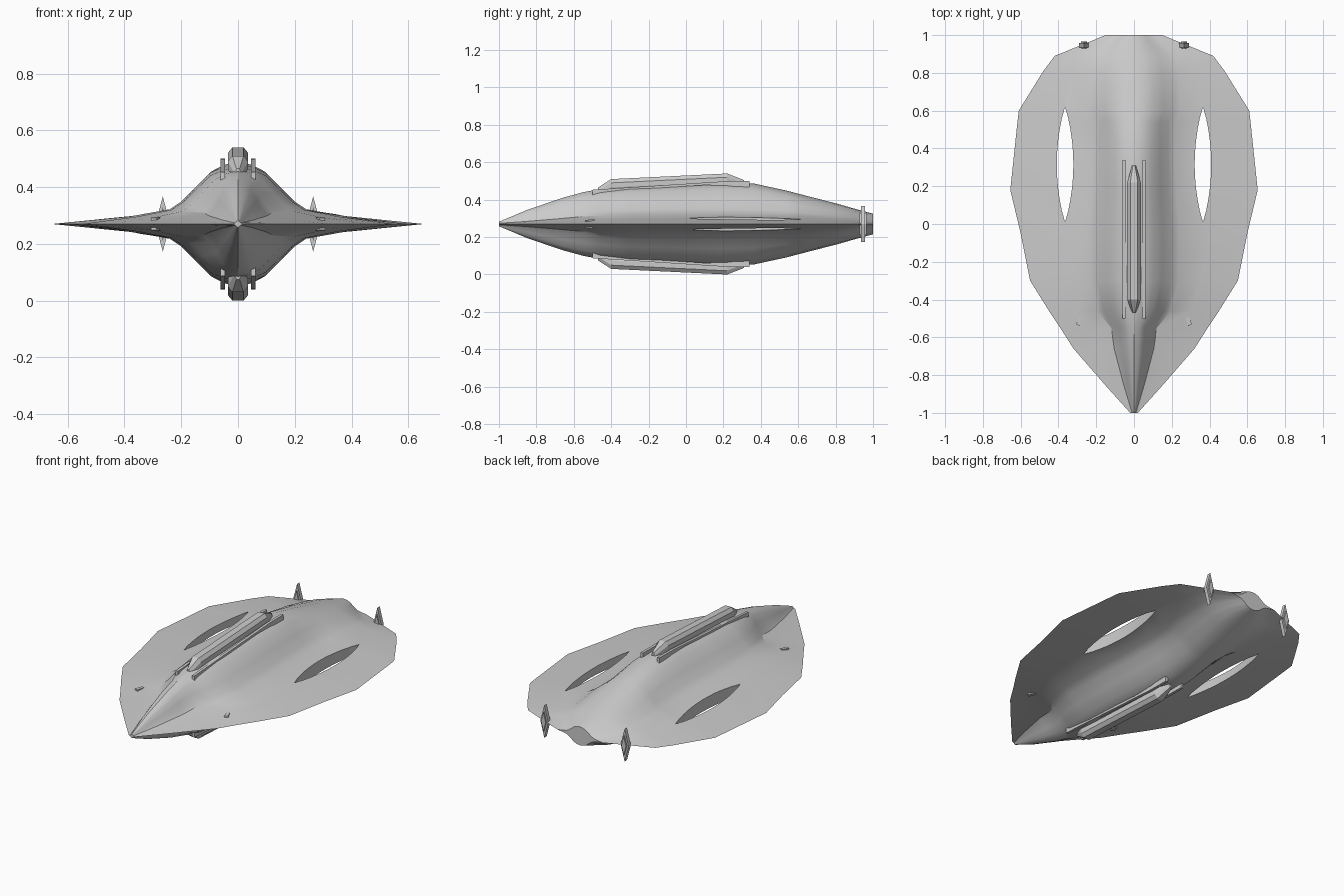
import bpy, bmesh, math

if "Cube" in bpy.data.objects:
    bpy.data.objects.remove(bpy.data.objects["Cube"])

MID = 0.27  # height of the symmetry plane


def make(name, verts, faces, mirror=(False, False), angle=None):
    me = bpy.data.meshes.new(name)
    me.from_pydata(verts, [], faces)
    bm = bmesh.new()
    bm.from_mesh(me)
    bmesh.ops.remove_doubles(bm, verts=bm.verts, dist=1e-5)
    bmesh.ops.recalc_face_normals(bm, faces=bm.faces)
    bm.to_mesh(me)
    bm.free()
    ob = bpy.data.objects.new(name, me)
    bpy.context.collection.objects.link(ob)
    ob.location.z = MID
    if any(mirror):
        m = ob.modifiers.new("mirror", "MIRROR")
        m.use_axis = (mirror[0], False, mirror[1])
        m.use_mirror_merge = False
    return ob


def loft(name, rings, **kw):
    n = len(rings[0])
    verts = [p for r in rings for p in r]
    faces = [(i * n + j, i * n + (j + 1) % n, (i + 1) * n + (j + 1) % n, (i + 1) * n + j)
             for i in range(len(rings) - 1) for j in range(n)]
    faces += [tuple(range(n)), tuple(range(len(verts) - n, len(verts)))]
    return make(name, verts, faces, **kw)


# Hull stations: y, half width, ridge height, crease x, crease height
stations = [
    (-1.00, .020, .012, .010, .004), (-.85, .155, .075, .055, .014),
    (-.66, .320, .140, .105, .030), (-.55, .390, .170, .120, .040),
    (-.46, .450, .187, .195, .045), (-.30, .550, .202, .235, .050),
    (-.05, .600, .212, .240, .052), (.18, .655, .220, .225, .052),
    (.36, .636, .217, .220, .050), (.54, .617, .178, .220, .047),
    (.60, .610, .162, .245, .044), (.81, .480, .108, .235, .030),
    (.89, .420, .085, .215, .022), (1.0, .150, .055, .090, .010)]
bell = [(0, 1), (.22, .93), (.42, .79), (.63, .47), (.83, .17), (1, 0)]
rings = []
for y, w, h, c, k in stations:
    half = [(c * a, k + (h - k) * b) for a, b in bell]
    half += [(c + .4 * (w - c), .5 * k), (w, 0)]
    up = [(x, y, z) for x, z in half]
    low = [(x, y, -z) for x, z in reversed(half[:-1])]
    right = up + low
    left = [(-x, y, z) for x, y, z in reversed(right[1:-1])]
    rings.append(right + left)
hull = loft("hull", rings)

# Slots cut through both wings
N = 10
for s in (1, -1):
    pts = []
    for side in (1, -1):
        for i in range(N):
            t = i / N if side == 1 else 1 - i / N
            pts.append((s * (.365 + side * .044 * math.sin(math.pi * t) ** .8), .01 + .61 * t))
    cutter = loft("slot_cutter", [[(x, y, z) for x, y in pts] for z in (-.3, .3)])
    cutter.hide_render = True
    b = hull.modifiers.new("slot", "BOOLEAN")
    b.operation, b.solver, b.object = "DIFFERENCE", "EXACT", cutter
    bpy.context.view_layer.objects.active = hull
    bpy.ops.object.modifier_apply(modifier=b.name)
    bpy.data.objects.remove(cutter)
bpy.ops.object.select_all(action="DESELECT")
hull.select_set(True)
bpy.ops.object.shade_smooth_by_angle(angle=math.radians(30))

# Faceted spine, above and below
spine = []
for y, w, top in [(-.47, .010, .195), (-.40, .036, .240), (.22, .036, .270), (.31, .010, .235)]:
    sec = [(.55 * w, top), (w, top - .02), (w, top - .045), (.5 * w, top - .08)]
    spine.append([(x, y, z) for x, z in sec] + [(-x, y, z) for x, z in reversed(sec)])
loft("spine", spine, mirror=(False, True))

# Slim rails flared at both ends
rail = [(-.5, .14), (-.4, .147), (-.22, .188), (.1, .208), (.22, .205), (.34, .19),
        (.34, .23), (.2, .228), (-.5, .183)]
loft("side_rail", [[(x, y, z) for y, z in rail] for x in (.046, .062)], mirror=(True, True))


# Diamond tail fins with a raised inner panel
def diamond(w, h, y):
    return [(.265 + w, y, 0), (.265, y, h), (.265 - w, y, 0), (.265, y, -h)]


loft("tail_fin", [diamond(.026, .097, .935), diamond(.026, .097, .957)], mirror=(True, False))
loft("fin_panel", [diamond(.015, .058, .928), diamond(.015, .058, .966)], mirror=(True, False))

# Small wedge fittings on the front of the wings
wedge = [[(.287, -.54, z) for z in (.010, .022)] + [(.307, -.53, z) for z in (.022, .010)],
         [(.274, -.495, z) for z in (.008, .024)] + [(.290, -.49, z) for z in (.024, .008)]]
loft("wing_fitting", wedge, mirror=(True, True))
